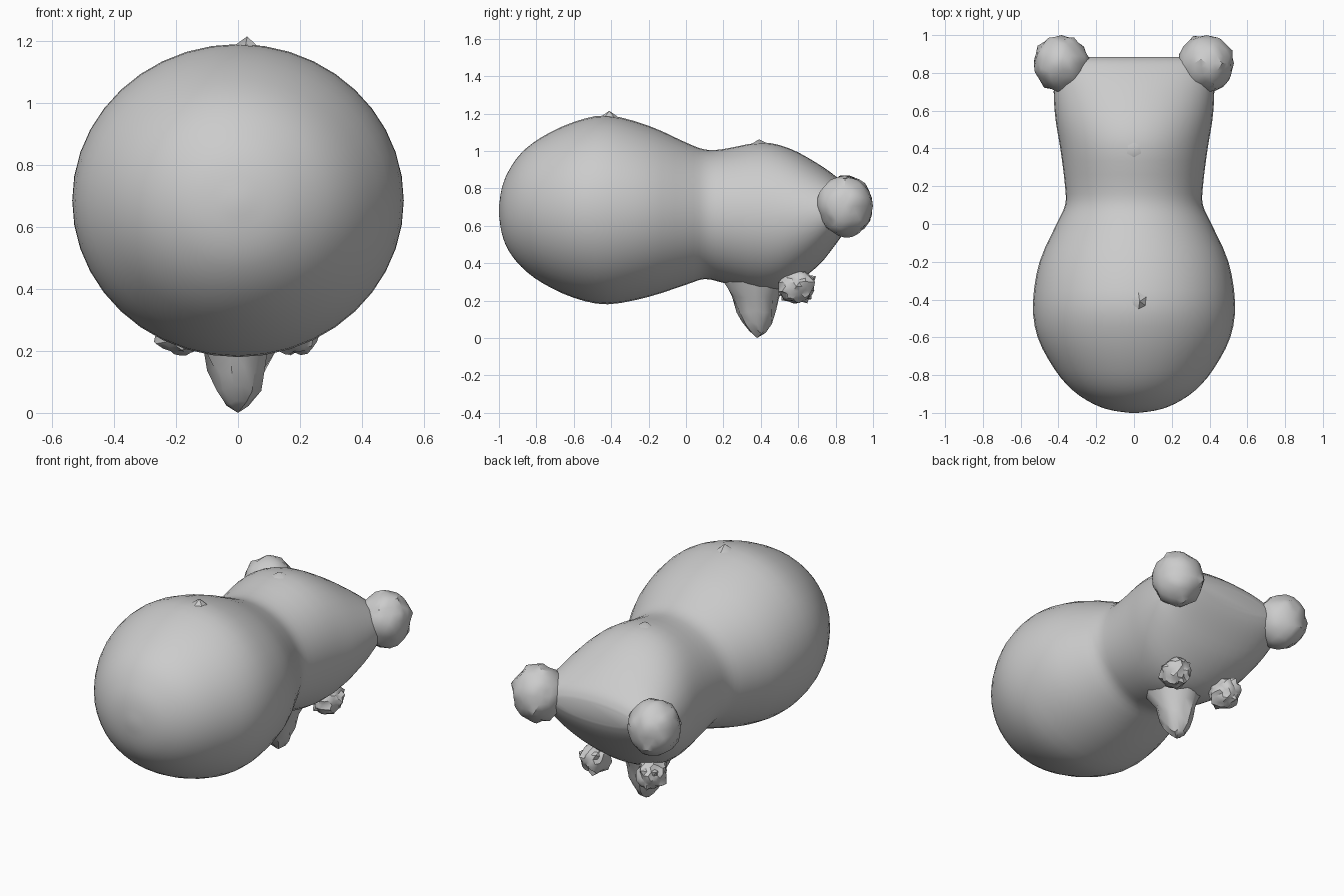
import bpy, bmesh, math, random
from mathutils import Vector, noise

if "Cube" in bpy.data.objects:
    bpy.data.objects.remove(bpy.data.objects["Cube"])

random.seed(4)
grey = bpy.data.materials.new("plain_grey")
grey.diffuse_color = (0.6, 0.6, 0.6, 1)
grey.use_nodes = True
grey.node_tree.nodes["Principled BSDF"].inputs["Base Color"].default_value = grey.diffuse_color


def finish(name, bm, angle=35):
    bmesh.ops.recalc_face_normals(bm, faces=bm.faces)
    me = bpy.data.meshes.new(name)
    bm.to_mesh(me)
    bm.free()
    ob = bpy.data.objects.new(name, me)
    bpy.context.collection.objects.link(ob)
    me.materials.append(grey)
    bpy.ops.object.select_all(action='DESELECT')
    ob.select_set(True)
    bpy.context.view_layer.objects.active = ob
    bpy.ops.object.shade_smooth_by_angle(angle=math.radians(angle))
    return ob


def spline(rows, steps):
    """Catmull-Rom through the rows."""
    out = []
    for i in range(len(rows) - 1):
        a, b = rows[max(i - 1, 0)], rows[i]
        c, d = rows[i + 1], rows[min(i + 2, len(rows) - 1)]
        for s in range(steps):
            t = s / steps
            out.append([0.5 * (2 * q + (r - p) * t + (2 * p - 5 * q + 4 * r - u) * t * t
                        + (3 * q - p - 3 * r + u) * t ** 3) for p, q, r, u in zip(a, b, c, d)])
    return out + [list(rows[-1])]


def loft(name, stations, n=40, steps=3):
    """Oval sections along y: y, half width, bottom z, top z."""
    bm = bmesh.new()
    rings = []
    for y, w, lo, hi in spline(stations, steps):
        ring = []
        for k in range(n):
            a = math.tau * k / n
            ring.append(bm.verts.new((w * math.cos(a), y,
                                      (lo + hi) / 2 + (hi - lo) / 2 * math.sin(a))))
        rings.append(ring)
    for r, s in zip(rings, rings[1:]):
        for k in range(n):
            bm.faces.new((r[k], r[(k + 1) % n], s[(k + 1) % n], s[k]))
    bm.faces.new(rings[0])
    bm.faces.new(rings[-1])
    return finish(name, bm)


def rough_ball(name, centre, size, rough, sub=3):
    bm = bmesh.new()
    bmesh.ops.create_icosphere(bm, subdivisions=sub, radius=1)
    for v in bm.verts:
        k = 1 + rough * noise.noise(v.co * 3 + Vector(centre) * 7)
        if random.random() < 0.08:
            k += rough * 0.7
        v.co = Vector(centre) + Vector([c * s * k for c, s in zip(v.co, size)])
    return finish(name, bm)


def peak(name, base, tip, radius):
    """Low pointed bump on the surface."""
    bm = bmesh.new()
    bmesh.ops.create_cone(bm, segments=6, radius1=radius, radius2=0, depth=1, cap_ends=True)
    for v in bm.verts:
        t = v.co.z + 0.5
        v.co = Vector((v.co.x, v.co.y, 0)) + Vector(base).lerp(Vector(tip), t)
    return finish(name, bm)


# Round front mass, waist and tapering rear torso
loft("body", [
    (-1.0, 0.02, 0.66, 0.70), (-0.985, 0.125, 0.56, 0.80), (-0.95, 0.22, 0.47, 0.89),
    (-0.88, 0.325, 0.38, 0.99), (-0.77, 0.42, 0.295, 1.075), (-0.6, 0.51, 0.215, 1.155),
    (-0.42, 0.535, 0.18, 1.19), (-0.2, 0.50, 0.22, 1.135), (0.0, 0.41, 0.285, 1.045),
    (0.1, 0.365, 0.315, 1.008), (0.2, 0.365, 0.295, 1.01), (0.4, 0.39, 0.25, 1.045),
    (0.55, 0.415, 0.275, 1.015), (0.7, 0.425, 0.38, 0.935), (0.8, 0.41, 0.50, 0.865),
    (0.86, 0.36, 0.59, 0.81), (0.885, 0.27, 0.65, 0.76)])

# Rounded rear feet and small lower paws, mirrored
for side, s in (("left", -1), ("right", 1)):
    rough_ball(side + "_foot", (s * 0.385, 0.85, 0.705), (0.145, 0.148, 0.16), 0.10)
    rough_ball(side + "_paw", (s * 0.185, 0.59, 0.275), (0.08, 0.095, 0.085), 0.22)

# Drooping stub below the torso
bm = bmesh.new()
n = 14
rings = []
for z, r, y in ((0.42, 0.21, 0.37), (0.30, 0.165, 0.37), (0.22, 0.125, 0.37),
                (0.14, 0.10, 0.375), (0.08, 0.078, 0.38), (0.03, 0.045, 0.385)):
    rings.append([bm.verts.new((
        r * 0.92 * math.cos(math.tau * k / n) * random.uniform(0.9, 1.1),
        y + r * math.sin(math.tau * k / n) * random.uniform(0.9, 1.1),
        z + random.uniform(-0.012, 0.012))) for k in range(n)])
for r, q in zip(rings, rings[1:]):
    for k in range(n):
        bm.faces.new((r[k], r[(k + 1) % n], q[(k + 1) % n], q[k]))
tip = bm.verts.new((0, 0.38, 0.0))
for k in range(n):
    bm.faces.new((rings[-1][k], rings[-1][(k + 1) % n], tip))
bm.faces.new(rings[0])
finish("stub", bm)

# Small pointed bumps along the top
peak("front_peak", (0.02, -0.41, 1.165), (0.03, -0.41, 1.215), 0.07)
peak("rear_peak", (0, 0.40, 1.025), (0, 0.39, 1.062), 0.07)
